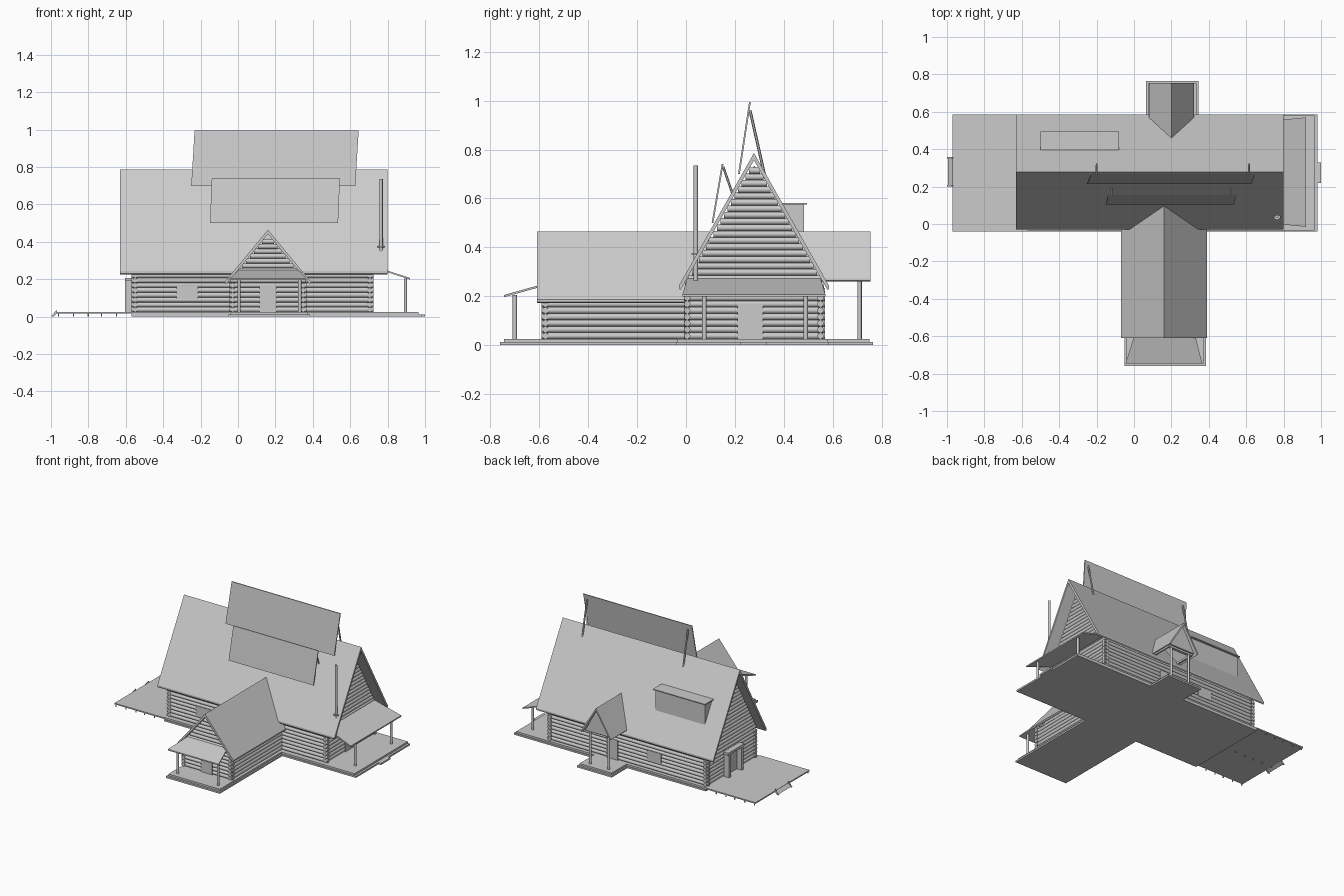
import bpy, bmesh
from math import pi
from mathutils import Vector

cube = bpy.data.objects.get("Cube")
if cube:
    bpy.data.objects.remove(cube, do_unlink=True)

grey = bpy.data.materials.new("plain grey")
grey.use_nodes = True
colour = (0.6, 0.6, 0.6, 1)
grey.diffuse_color = colour
grey.node_tree.nodes["Principled BSDF"].inputs["Base Color"].default_value = colour


def prism(bm, pts, vec):
    """Polygon swept along a vector."""
    face = bm.faces.new([bm.verts.new(p) for p in pts])
    moved = bmesh.ops.extrude_face_region(bm, geom=[face], use_keep_orig=True)
    verts = [g for g in moved["geom"] if isinstance(g, bmesh.types.BMVert)]
    bmesh.ops.translate(bm, verts=verts, vec=vec)


def box(bm, x0, x1, y0, y1, z0, z1):
    prism(bm, [(x0, y0, z0), (x1, y0, z0), (x1, y1, z0), (x0, y1, z0)], (0, 0, z1 - z0))


def rod(bm, a, b, r, sides=8):
    a, b = Vector(a), Vector(b)
    made = bmesh.ops.create_cone(bm, cap_ends=True, segments=sides, radius1=r, radius2=r,
                                 depth=(b - a).length)
    turn = (b - a).to_track_quat("Z", "Y").to_matrix().to_4x4()
    turn.translation = (a + b) / 2
    bmesh.ops.transform(bm, matrix=turn, verts=made["verts"])


def part(name, build, smooth=False):
    bm = bmesh.new()
    build(bm)
    bmesh.ops.recalc_face_normals(bm, faces=bm.faces)
    mesh = bpy.data.meshes.new(name)
    bm.to_mesh(mesh)
    bm.free()
    mesh.materials.append(grey)
    obj = bpy.data.objects.new(name, mesh)
    bpy.context.scene.collection.objects.link(obj)
    if smooth:
        bpy.ops.object.select_all(action="DESELECT")
        obj.select_set(True)
        bpy.context.view_layer.objects.active = obj
        bpy.ops.object.shade_smooth_by_angle(angle=pi * 0.3)
    return obj


FLOOR, PITCH, R = 0.025, 0.026, 0.0135


def row_z(i):
    return FLOOR + PITCH * (i + 0.5)


# Stepped foundations
def foundation(bm):
    for x0, x1, y0, y1 in ((-0.57, 0.98, -0.04, 0.585),
                           (-0.05, 0.385, -0.76, -0.04),
                           (0.065, 0.345, 0.585, 0.765)):
        box(bm, x0, x1, y0, y1, 0, 0.012)
    for x0, x1, y0, y1 in ((-0.57, 0.965, -0.035, 0.58),
                           (-0.04, 0.375, -0.745, -0.035),
                           (0.075, 0.335, 0.58, 0.75)):
        box(bm, x0, x1, y0, y1, 0.012, FLOOR)
    box(bm, 0.975, 1.0, 0.22, 0.33, 0, 0.012)


part("foundation", foundation)


# Raised deck on stub legs, with a short stair
def deck(bm):
    box(bm, -0.97, -0.57, -0.04, 0.585, 0.016, 0.025)
    for x in (-0.96, -0.88, -0.8, -0.73, -0.65):
        for y in (-0.035, 0.27, 0.58):
            rod(bm, (x, y, 0), (x, y, 0.018), 0.004, 6)


def deck_stair(bm):
    for y in (0.2, 0.35):
        prism(bm, [(-1, y, 0), (-0.97, y, 0.036), (-0.965, y, 0.02), (-0.985, y, 0)], (0, 0.008, 0))
    prism(bm, [(-0.995, 0.205, 0.004), (-0.97, 0.205, 0.024), (-0.97, 0.205, 0.016)], (0, 0.145, 0))


part("deck", deck)
part("deck_stair", deck_stair)


# Solid wall cores behind the logs
def wall_core(bm):
    prism(bm, [(-0.55, y, z) for y, z in ((0.008, 0.02), (0.547, 0.02), (0.547, 0.25),
                                          (0.28, 0.735), (0.008, 0.25))], (1.255, 0, 0))
    prism(bm, [(x, -0.575, z) for x, z in ((-0.025, 0.02), (0.345, 0.02), (0.345, 0.19),
                                           (0.16, 0.42), (-0.025, 0.19))], (0, 0.65, 0))


part("wall_core", wall_core)


# Log walls with crossing corners
def main_logs(bm):
    for i in range(8):
        z = row_z(i)
        for y in (0.005, 0.55):
            rod(bm, (-0.57, y, z), (0.725, y, z), R)
    i = 0
    while row_z(i) < 0.735:
        z = row_z(i)
        half = min(0.288, (0.755 - z) / 1.787)
        for x in (-0.55, 0.705):
            rod(bm, (x, 0.28 - half, z), (x, 0.28 + half, z), R)
        i += 1


def wing_logs(bm):
    for i in range(6):
        for x in (-0.028, 0.348):
            rod(bm, (x, -0.592, row_z(i)), (x, 0, row_z(i)), R)
    i = 0
    while row_z(i) < 0.425:
        z = row_z(i)
        half = min(0.205, (0.44 - z) / 1.22)
        rod(bm, (0.16 - half, -0.575, z), (0.16 + half, -0.575, z), R)
        i += 1


part("main_log_walls", main_logs, True)
part("wing_log_walls", wing_logs, True)


# Pitched roofs: chevron profile swept along the ridge
def chevron(mid, half, eave, ridge, thick):
    return [(mid - half, eave), (mid, ridge), (mid + half, eave),
            (mid + half, eave - thick * 0.4), (mid + half - 0.006, eave - thick * 0.6),
            (mid, ridge - thick), (mid - half + 0.006, eave - thick * 0.6),
            (mid - half, eave - thick * 0.4)]


def main_roof(bm):
    prism(bm, [(-0.63, y, z) for y, z in chevron(0.278, 0.307, 0.243, 0.786, 0.03)], (1.43, 0, 0))


def wing_roof(bm):
    prism(bm, [(x, -0.61, z) for x, z in chevron(0.16, 0.23, 0.187, 0.465, 0.024)], (0, 0.705, 0))


def back_porch_roof(bm):
    prism(bm, [(x, 0.46, z) for x, z in chevron(0.2, 0.12, 0.272, 0.465, 0.018)], (0, 0.295, 0))


def back_porch_gable(bm):
    prism(bm, [(0.1, 0.725, 0.272), (0.3, 0.725, 0.272), (0.2, 0.725, 0.452)], (0, 0.01, 0))


part("main_roof", main_roof)
part("wing_roof", wing_roof)
part("back_porch_roof", back_porch_roof)
part("back_porch_gable", back_porch_gable)


# Lean-to porch roofs
def side_porch_roof(bm):
    prism(bm, [(0.715, 0.005, 0.274), (0.715, 0.55, 0.274), (0.92, 0.57, 0.207),
               (0.92, -0.015, 0.207)], (0, 0, -0.009))


def front_porch_roof(bm):
    prism(bm, [(0.005, -0.585, 0.25), (0.325, -0.585, 0.25), (0.365, -0.745, 0.205),
               (-0.045, -0.745, 0.205)], (0, 0, -0.009))


part("side_porch_roof", side_porch_roof)
part("front_porch_roof", front_porch_roof)


# Porch posts and beams
def posts(bm):
    for x, y, top in ((0.005, -0.7, 0.205), (0.33, -0.7, 0.205),
                      (0.895, 0.075, 0.205), (0.895, 0.49, 0.205),
                      (0.125, 0.71, 0.3), (0.275, 0.71, 0.3)):
        rod(bm, (x, y, FLOOR), (x, y, top), 0.009, 10)


def beams(bm):
    box(bm, 0.1, 0.3, 0.7, 0.72, 0.262, 0.276)
    for x in (0.1, 0.29):
        box(bm, x, x + 0.01, 0.55, 0.72, 0.262, 0.276)


part("porch_posts", posts, True)
part("back_porch_beams", beams)


# Portal frame around the deck door
def portal(bm):
    for y in (0.2, 0.345):
        box(bm, -0.605, -0.565, y, y + 0.022, FLOOR, 0.19)
    box(bm, -0.605, -0.565, 0.19, 0.377, 0.19, 0.208)


part("deck_portal", portal)


# Doors and windows
def doors(bm):
    box(bm, 0.115, 0.205, -0.591, -0.583, FLOOR, 0.17)
    box(bm, 0.713, 0.721, 0.21, 0.315, FLOOR, 0.168)
    box(bm, -0.566, -0.558, 0.222, 0.345, FLOOR, 0.185)
    box(bm, 0.155, 0.245, 0.558, 0.566, FLOOR, 0.17)


def windows(bm):
    box(bm, -0.33, -0.215, -0.011, -0.003, 0.095, 0.165)
    box(bm, -0.195, -0.08, 0.558, 0.566, 0.095, 0.165)


part("doors", doors)
part("windows", windows)


# Box dormer on the back slope
def dormer(bm):
    box(bm, -0.49, -0.09, 0.39, 0.482, 0.42, 0.575)
    box(bm, -0.5, -0.08, 0.395, 0.495, 0.575, 0.582)


part("dormer", dormer)


# Tilted roof panels on struts
def panel(bm, x0, x1, y0, y1, z0, z1, shear):
    prism(bm, [(x0, y0, z0), (x1 - shear, y0, z0), (x1, y1, z1), (x0 + shear, y1, z1)],
          (0, 0.007, 0))


def struts(bm):
    for x in (-0.2, 0.615):
        rod(bm, (x, 0.262, 0.96), (x, 0.325, 0.68), 0.006, 6)
    for x in (-0.12, 0.52):
        rod(bm, (x, 0.152, 0.73), (x, 0.19, 0.62), 0.005, 6)


part("upper_roof_panel", lambda bm: panel(bm, -0.25, 0.645, 0.213, 0.258, 0.7, 0.995, 0.018))
part("lower_roof_panel", lambda bm: panel(bm, -0.15, 0.545, 0.105, 0.146, 0.5, 0.74, 0.01))
part("panel_struts", struts)


# Stove pipe
def pipe(bm):
    rod(bm, (0.765, 0.04, 0.265), (0.765, 0.04, 0.735), 0.009, 12)
    rod(bm, (0.765, 0.04, 0.37), (0.765, 0.04, 0.377), 0.018, 12)


part("stove_pipe", pipe, True)
